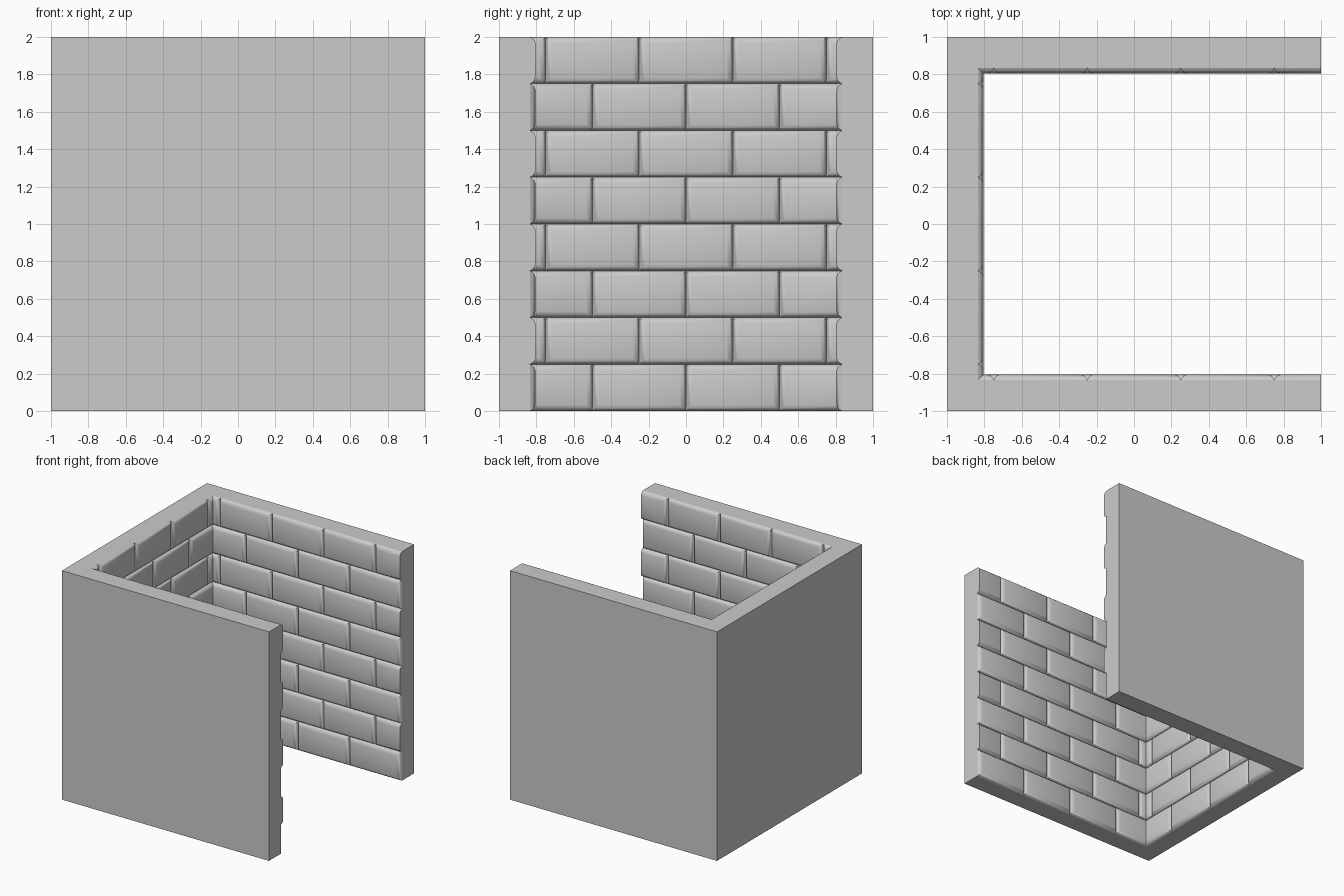
import bpy, bmesh, math
from mathutils import Vector

if "Cube" in bpy.data.objects:
    bpy.data.objects.remove(bpy.data.objects["Cube"])

BASE = 0.835          # depth of the mortar plane
ROW, LENGTH = 0.25, 0.5
PROFILE = [(0.0, 0.0), (0.006, 0.012), (0.016, 0.024), (0.032, 0.03)]  # inset, rise


def finish(bm, name, smooth=False):
    bmesh.ops.recalc_face_normals(bm, faces=bm.faces)
    me = bpy.data.meshes.new(name)
    bm.to_mesh(me)
    bm.free()
    ob = bpy.data.objects.new(name, me)
    bpy.context.collection.objects.link(ob)
    if smooth:
        bpy.ops.object.select_all(action='DESELECT')
        ob.select_set(True)
        bpy.context.view_layer.objects.active = ob
        bpy.ops.object.shade_smooth_by_angle(angle=math.radians(40))
    return ob


def slab(name, lo, hi):
    bm = bmesh.new()
    bmesh.ops.create_cube(bm, size=1)
    lo, hi = Vector(lo), Vector(hi)
    for v in bm.verts:
        v.co = Vector([(hi[i] + lo[i]) / 2 + v.co[i] * (hi[i] - lo[i]) for i in range(3)])
    return finish(bm, name)


def bricks(name, start, end, place):
    """Running-bond courses from start to end; bricks cut at the ends stay square."""
    bm = bmesh.new()
    for row in range(8):
        z0, z1 = row * ROW, (row + 1) * ROW
        first = -1.0 - (LENGTH / 2 if row % 2 else 0)
        for i in range(5):
            a, b = first + i * LENGTH, first + (i + 1) * LENGTH
            cut_a, cut_b = a < start - 1e-6, b > end + 1e-6
            a, b = max(a, start), min(b, end)
            if b - a < 0.01:
                continue
            rings = []
            for inset, rise in PROFILE:
                u0 = a + (0 if cut_a else inset)
                u1 = b - (0 if cut_b else inset)
                rings.append([bm.verts.new(place(u, BASE - rise, z)) for u, z in
                              ((u0, z0 + inset), (u1, z0 + inset),
                               (u1, z1 - inset), (u0, z1 - inset))])
            for r, s in zip(rings, rings[1:]):
                for k in range(4):
                    n = (k + 1) % 4
                    bm.faces.new((r[k], r[n], s[n], s[k]))
            bm.faces.new(rings[-1])
            bm.faces.new(rings[0][::-1])
    return finish(bm, name, True)


# Side walls: plain slab outside, bricks inside
for side, s in (("front", -1), ("back", 1)):
    slab(side + "_wall", (-1, min(s, s * BASE), 0), (1, max(s, s * BASE), 2))
    bricks(side + "_wall_bricks", -BASE, 1.0, lambda u, d, z: (u, s * d, z))

# End wall joining them on the left
slab("end_wall", (-1, -BASE, 0), (-BASE, BASE, 2))
bricks("end_wall_bricks", -BASE, BASE, lambda u, d, z: (-d, u, z))
